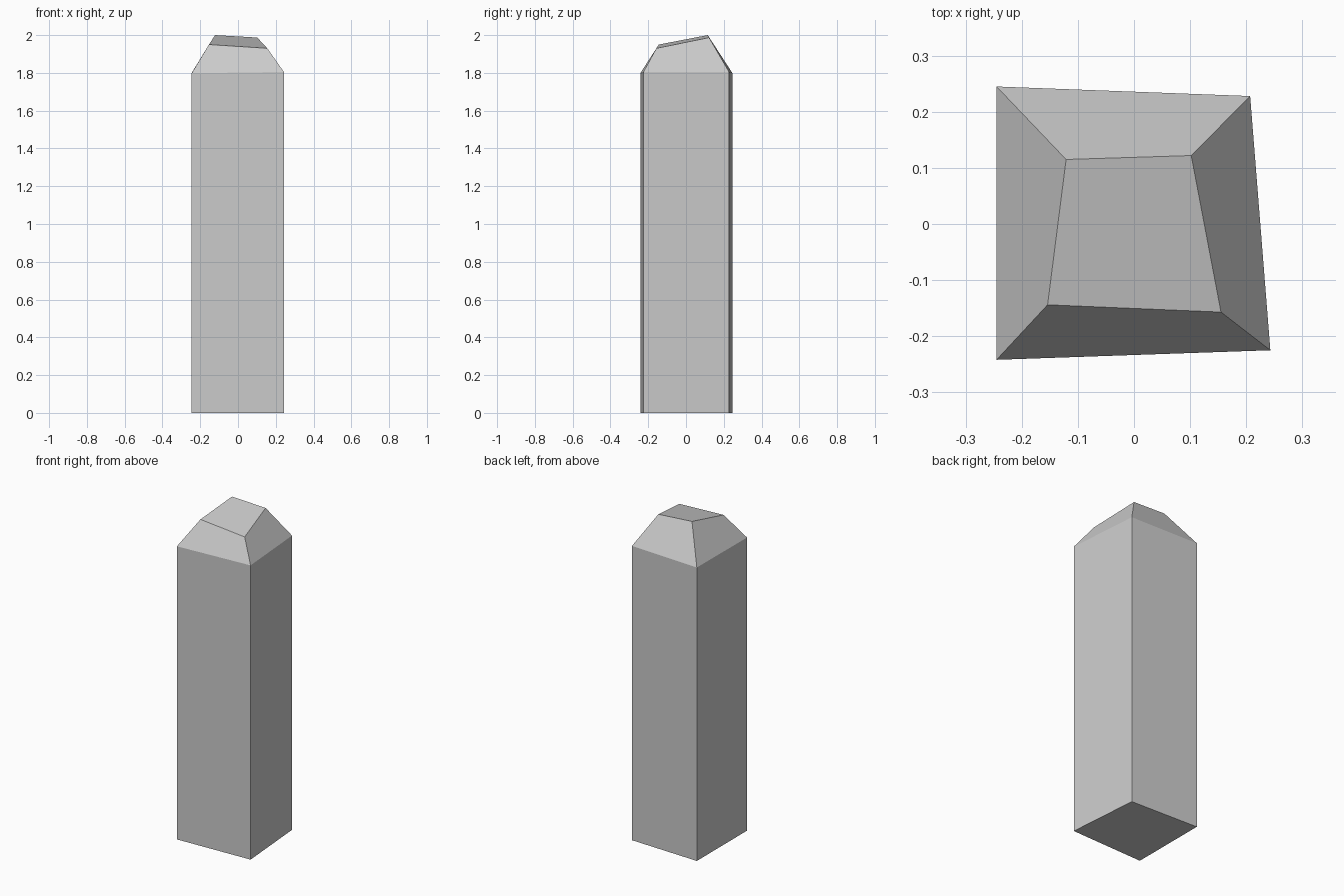
import bpy
import bmesh

if "Cube" in bpy.data.objects:
    bpy.data.objects.remove(bpy.data.objects["Cube"])

# Slightly skewed square plan, counter-clockwise from front left
plan = [(-0.245, -0.242), (0.243, -0.225), (0.207, 0.228), (-0.245, 0.245)]
shoulder_z = [1.798, 1.805, 1.805, 1.80]
# Smaller sloping cap on top
cap = [(-0.154, -0.144, 1.95), (0.155, -0.157, 1.93),
       (0.102, 0.122, 1.987), (-0.121, 0.115, 2.0)]

rings = [
    [(x, y, 0) for x, y in plan],
    [(x, y, z) for (x, y), z in zip(plan, shoulder_z)],
    cap,
]

# Loft the rings into one closed post
bm = bmesh.new()
loops = [[bm.verts.new(p) for p in ring] for ring in rings]
for low, high in zip(loops, loops[1:]):
    for i in range(4):
        j = (i + 1) % 4
        bm.faces.new((low[i], low[j], high[j], high[i]))
bm.faces.new(loops[0][::-1])
bm.faces.new(loops[-1])
bmesh.ops.recalc_face_normals(bm, faces=bm.faces)

mesh = bpy.data.meshes.new("stone_post")
bm.to_mesh(mesh)
bm.free()
post = bpy.data.objects.new("stone_post", mesh)
bpy.context.collection.objects.link(post)
